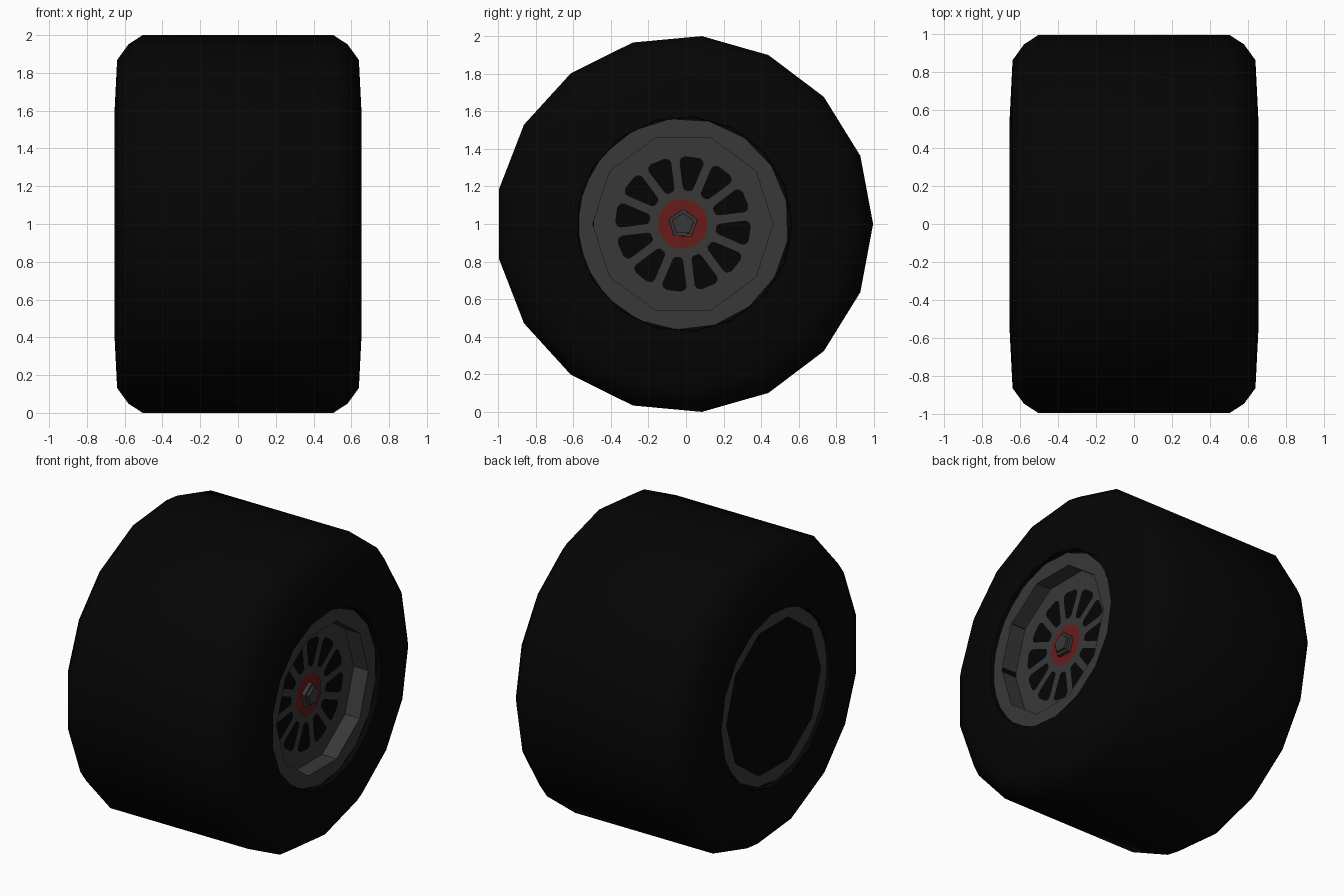
import bpy, bmesh
from math import cos, sin, pi, radians
from mathutils import Vector

cube = bpy.data.objects.get("Cube")
if cube:
    bpy.data.objects.remove(cube, do_unlink=True)

AXLE_Y, RIM_Y, AXLE_Z = -0.0085, -0.016, 1.0
FLANGE, DISH = 0.63, 0.523      # distances along the axle


def material(name, rgb):
    m = bpy.data.materials.new(name)
    m.use_nodes = True
    m.diffuse_color = (*rgb, 1)
    bsdf = m.node_tree.nodes["Principled BSDF"]
    bsdf.inputs["Base Color"].default_value = (*rgb, 1)
    bsdf.inputs["Roughness"].default_value = 0.8
    return m


black = material("rubber black", (0.0015, 0.0015, 0.0015))
grey = material("rim grey", (0.04, 0.04, 0.04))
red = material("hub red", (0.14, 0.011, 0.011))


def ring(bm, x, r, sides, turn=0, cy=RIM_Y):
    """Polygon of vertices around the axle."""
    return [bm.verts.new((x, cy + r * cos(radians(turn) + 2 * pi * i / sides),
                          AXLE_Z + r * sin(radians(turn) + 2 * pi * i / sides)))
            for i in range(sides)]


def join(bm, a, b):
    """Quads between two rings."""
    n = len(a)
    for i in range(n):
        j = (i + 1) % n
        bm.faces.new((a[i], a[j], b[j], b[i]))


def finish(bm, name, mat, smooth=False):
    me = bpy.data.meshes.new(name)
    bm.to_mesh(me)
    bm.free()
    me.materials.append(mat)
    ob = bpy.data.objects.new(name, me)
    bpy.context.collection.objects.link(ob)
    if smooth:
        bpy.ops.object.select_all(action='DESELECT')
        ob.select_set(True)
        bpy.context.view_layer.objects.active = ob
        bpy.ops.object.shade_smooth_by_angle(angle=radians(40))


# Tyre: half profile (x, radius) mirrored and spun into a closed ring
half = [(0.505, 1.0043), (0.58, 0.955), (0.64, 0.872), (0.655, 0.573),
        (0.622, 0.57), (0.622, 0.49)]
profile = [(-x, r) for x, r in reversed(half)] + half
bm = bmesh.new()
rings = [ring(bm, x, r, 17, 0, AXLE_Y) for x, r in profile]
for a, b in zip(rings, rings[1:] + rings[:1]):
    join(bm, a, b)
bmesh.ops.recalc_face_normals(bm, faces=bm.faces)
finish(bm, "tyre", black, smooth=True)


# Rim flanges: many-sided outside, ten-sided opening
def flange(name, x, opening):
    bm = bmesh.new()
    edges = []
    for loop in (ring(bm, x, 0.564, 17, 12.3), ring(bm, x, opening, 10)):
        edges += [bm.edges.new((loop[i - 1], loop[i])) for i in range(len(loop))]
    bmesh.ops.triangle_fill(bm, use_beauty=True, edges=edges, normal=Vector((x, 0, 0)))
    bm.normal_update()
    for f in bm.faces:
        if f.normal.x * x < 0:
            f.normal_flip()
    finish(bm, name, grey)


flange("outer_flange", FLANGE, 0.48)
flange("inner_flange", -FLANGE, 0.497)

# Recessed dish: straight ten-sided wall and flat face
bm = bmesh.new()
back, lip = ring(bm, DISH, 0.48, 10), ring(bm, FLANGE, 0.48, 10)
join(bm, lip, back)
bm.faces.new(back)
finish(bm, "rim_dish", grey)

# Flat cover closing the inner side
bm = bmesh.new()
bm.faces.new(reversed(ring(bm, -FLANGE, 0.497, 10)))
finish(bm, "inner_cover", black)

# Dark openings between the spokes: (radius, half width)
outline = [(0.178, 0.015), (0.19, 0.027), (0.25, 0.044), (0.325, 0.064),
           (0.346, 0.06), (0.359, 0.038)]
outline = outline + [(r, -w) for r, w in reversed(outline)]
bm = bmesh.new()
for k in range(12):
    t = radians(82 + 30 * k)
    verts = [bm.verts.new((DISH + 0.004, RIM_Y + r * cos(t) + w * sin(t),
                           AXLE_Z + r * sin(t) - w * cos(t))) for r, w in outline]
    f = bm.faces.new(verts)
    f.normal_update()
    if f.normal.x < 0:
        f.normal_flip()
finish(bm, "spoke_openings", black)

# Red hub disc
bm = bmesh.new()
bm.faces.new(ring(bm, DISH + 0.005, 0.132, 32))
finish(bm, "hub_disc", red)

# Five-sided wheel nut with a stepped front
bm = bmesh.new()
steps = [ring(bm, DISH + dx, r, 5, 88)
         for dx, r in ((0, 0.081), (0.03, 0.08), (0.03, 0.06), (0.045, 0.059))]
for a, b in zip(steps, steps[1:]):
    join(bm, a, b)
bm.faces.new(steps[-1])
finish(bm, "wheel_nut", grey)
